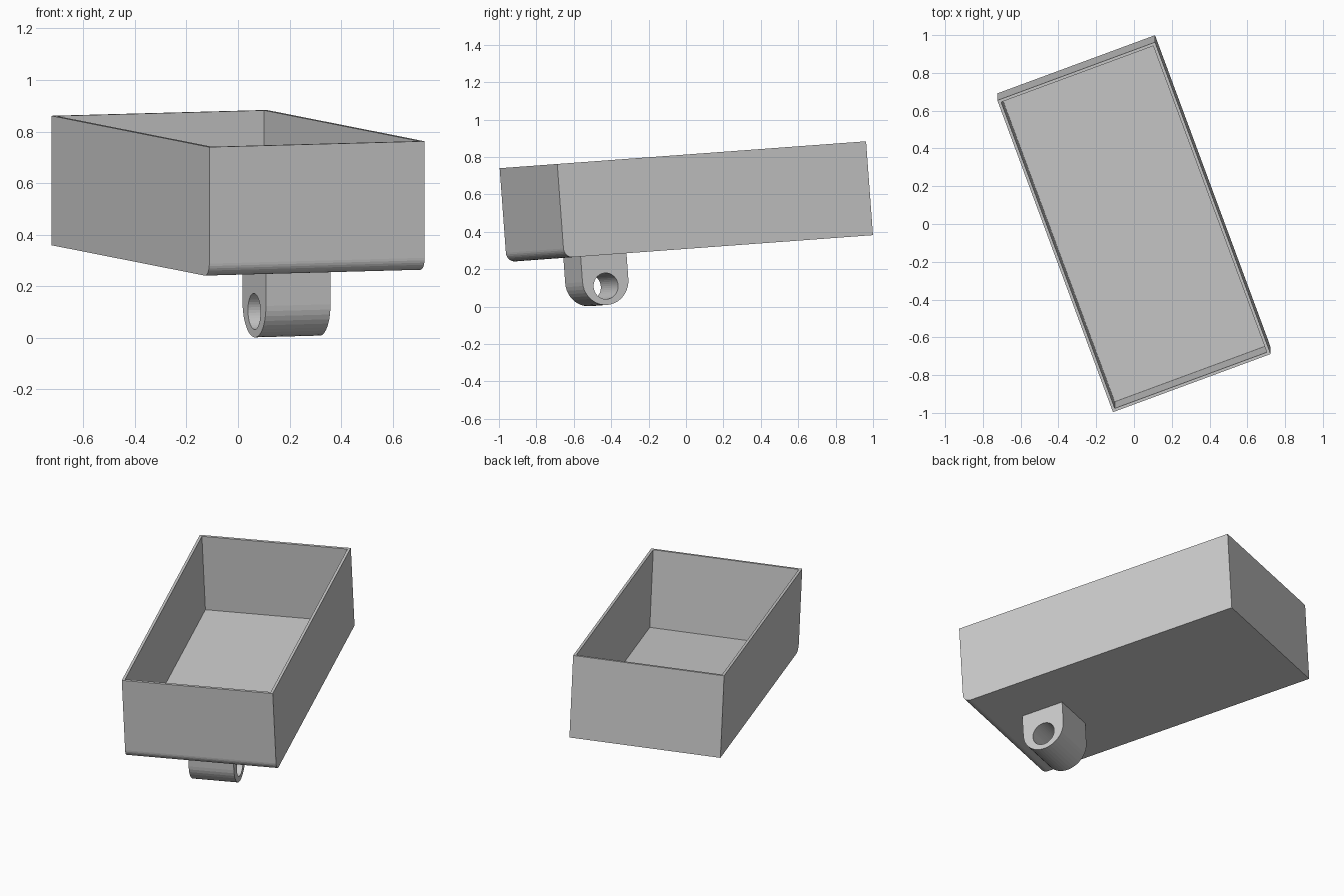
import bpy, bmesh, math
from mathutils import Matrix

if "Cube" in bpy.data.objects:
    bpy.data.objects.remove(bpy.data.objects["Cube"])

# Whole model is turned about z and tilted about x
POSE = (Matrix.Translation((0, 0.02, 0.310))
        @ Matrix.Rotation(math.radians(4.2), 4, 'X')
        @ Matrix.Rotation(math.radians(20.3), 4, 'Z'))

W, L, H = 0.89, 1.765, 0.503      # tray outer size
WALL, FLOOR, ROUND = 0.016, 0.027, 0.05


def arc(cy, cz, r, a0, a1, n):
    return [(cy + r * math.cos(math.radians(a0 + (a1 - a0) * i / n)),
             cz + r * math.sin(math.radians(a0 + (a1 - a0) * i / n))) for i in range(n + 1)]


def prism(loops, width):
    """Extrude a y-z profile (outer loop plus optional hole) along x."""
    bm = bmesh.new()
    ends = [[[bm.verts.new((x, y, z)) for y, z in pts] for pts in loops]
            for x in (-width / 2, width / 2)]
    for a, b in zip(*ends):
        for i in range(len(a)):
            bm.faces.new((a[i - 1], a[i], b[i], b[i - 1]))
    for end in ends:
        if len(end) == 1:
            bm.faces.new(end[0])
        else:
            edges = [bm.edges.get((vs[i - 1], vs[i])) for vs in end for i in range(len(vs))]
            bmesh.ops.triangle_fill(bm, edges=edges, use_beauty=True)
    bmesh.ops.recalc_face_normals(bm, faces=bm.faces[:])
    return bm


def finish(bm, name):
    me = bpy.data.meshes.new(name)
    bm.to_mesh(me)
    bm.free()
    ob = bpy.data.objects.new(name, me)
    bpy.context.collection.objects.link(ob)
    ob.matrix_world = POSE


# Tray: block with rounded lower front edge, hollowed from the top
profile = arc(-L / 2 + ROUND, ROUND, ROUND, 180, 270, 8) + [(L / 2, 0), (L / 2, H), (-L / 2, H)]
tray = prism([profile], W)
tray.normal_update()
top = max(tray.faces, key=lambda f: f.calc_center_median().z)
bmesh.ops.inset_individual(tray, faces=[top], thickness=WALL, use_even_offset=True)
bmesh.ops.inset_individual(tray, faces=[top], thickness=0, depth=-(H - FLOOR))
finish(tray, "tray")

# Mounting lug under the front, with a through hole
CY, R = -0.542, 0.131
outline = arc(CY, -0.137, R, 180, 360, 20) + [(CY + R, 0.01), (CY - R, 0.01)]
hole = arc(CY, -0.167, 0.07, 0, 360, 40)[:-1]
finish(prism([outline, hole], 0.267), "mounting_lug")
